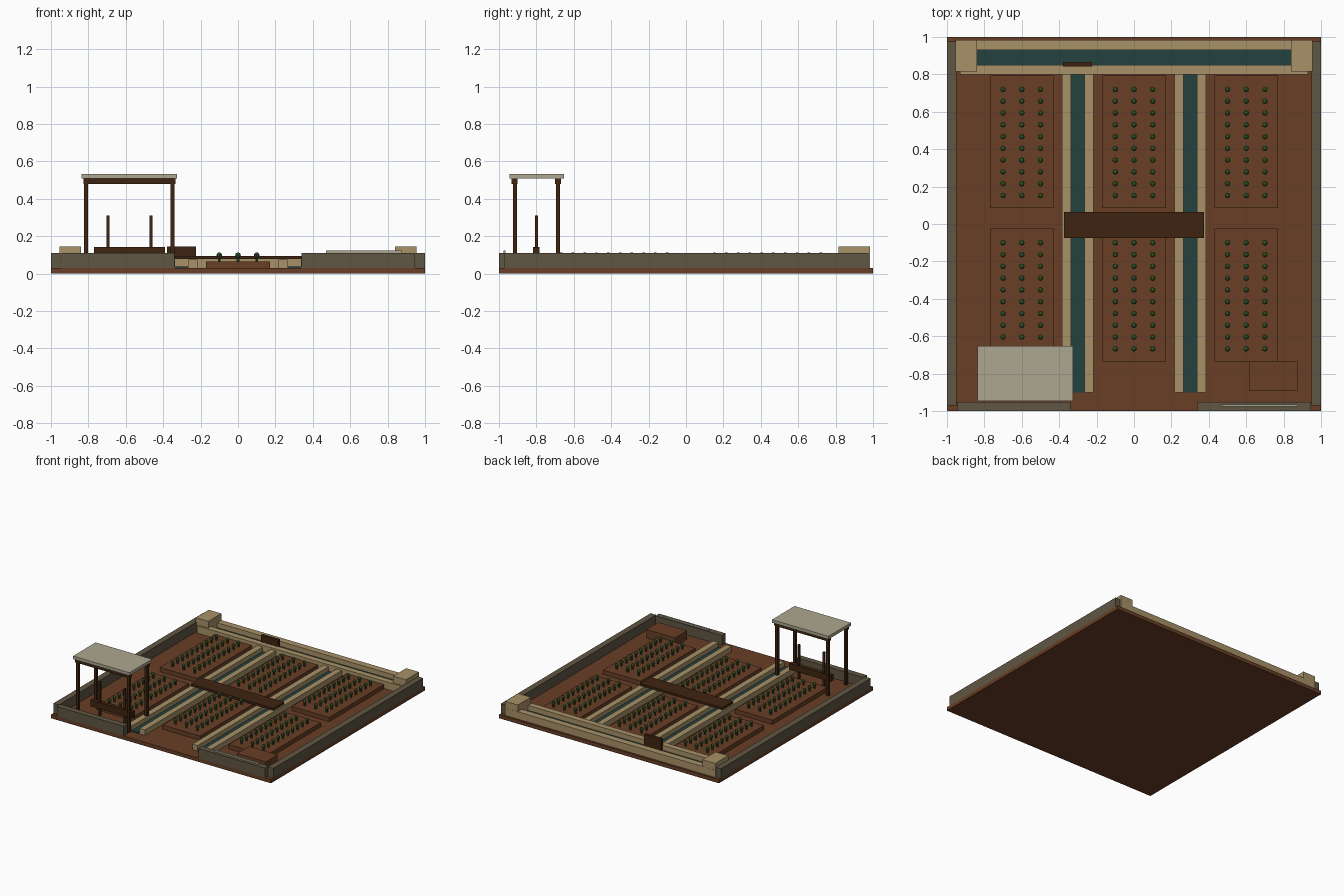
import bpy, bmesh
from mathutils import Matrix

if "Cube" in bpy.data.objects:
    bpy.data.objects.remove(bpy.data.objects["Cube"])


def material(name, rgb):
    lin = [((c / 255 + 0.055) / 1.055) ** 2.4 for c in rgb]
    m = bpy.data.materials.new(name)
    m.diffuse_color = (*lin, 1)
    m.use_nodes = True
    m.node_tree.nodes["Principled BSDF"].inputs["Base Color"].default_value = m.diffuse_color
    return m


SOIL = material("brown soil", (104, 62, 37))
STONE = material("grey stone", (96, 86, 67))
CLAY = material("tan clay", (168, 145, 104))
WATER = material("teal water", (35, 66, 62))
WOOD = material("dark wood", (62, 36, 17))
THATCH = material("pale roof", (174, 167, 144))
LEAF = material("green leaf", (44, 80, 38))


def finish(name, bm, mat):
    me = bpy.data.meshes.new(name)
    bm.to_mesh(me)
    bm.free()
    me.materials.append(mat)
    ob = bpy.data.objects.new(name, me)
    bpy.context.collection.objects.link(ob)
    return ob


def box(name, x0, x1, y0, y1, z0, z1, mat):
    bm = bmesh.new()
    centre = Matrix.Translation(((x0 + x1) / 2, (y0 + y1) / 2, (z0 + z1) / 2))
    size = Matrix.Diagonal((x1 - x0, y1 - y0, z1 - z0, 1))
    bmesh.ops.create_cube(bm, size=1, matrix=centre @ size)
    return finish(name, bm, mat)


G = 0.03  # ground level
box("ground", -1, 1, -1, 1, 0, G, SOIL)

# perimeter walls, with an opening at the front
for side, s in (("left", -1), ("right", 1)):
    a, b = sorted((s * 0.95, s * 1.0))
    box(side + "_wall", a, b, -0.97, 0.975, G, 0.11, STONE)
    a, b = sorted((s * 0.34, s * 0.945))
    box(side + "_front_wall", a, b, -1, -0.952, G, 0.11, STONE)
    # clay blocks at the back corners
    a, b = sorted((s * 0.84, s * 0.955))
    box(side + "_corner_block", a, b, 0.815, 0.984, G, 0.145, CLAY)
box("wall_rail", 0.47, 0.875, -0.976, -0.964, 0.11, 0.122, THATCH)

# main channel along the back
box("main_back_bank", -0.95, 0.95, 0.93, 0.985, G, 0.09, CLAY)
box("main_front_bank", -0.93, 0.93, 0.80, 0.85, G, 0.09, CLAY)
box("main_water", -0.86, 0.86, 0.85, 0.93, G, 0.05, WATER)
box("sluice_gate", -0.38, -0.225, 0.842, 0.866, 0.04, 0.145, WOOD)

# two field channels
for side, x in (("left", -0.3), ("right", 0.3)):
    box(side + "_channel_water", x - 0.036, x + 0.036, -0.9, 0.8, G, 0.038, WATER)
    for part, s in (("outer", -1), ("inner", 1)):
        a, b = sorted((x + s * 0.036, x + s * 0.084))
        box(f"{side}_{part}_bank", a, b, -0.9, 0.8, G, 0.075, CLAY)
box("plank_bridge", -0.375, 0.375, -0.075, 0.063, 0.077, 0.095, WOOD)

# planting beds with rows of crops
for i, x in enumerate((-0.6, 0, 0.6)):
    for row, y in (("back", 0.44), ("front", -0.38)):
        box(f"{row}_bed_{i}", x - 0.17, x + 0.17, y - 0.355, y + 0.355, G, 0.065, SOIL)
        bm = bmesh.new()
        for dx in (-0.1, 0, 0.1):
            for k in range(10):
                px, py = x + dx, y - 0.004 + (k - 4.5) * 0.063
                bmesh.ops.create_cone(bm, cap_ends=True, segments=6, radius1=0.008, radius2=0.008,
                                      depth=0.04, matrix=Matrix.Translation((px, py, 0.084)))
                bmesh.ops.create_uvsphere(bm, u_segments=8, v_segments=6, radius=0.015,
                                          matrix=Matrix.Translation((px, py, 0.098)))
        finish(f"{row}_crops_{i}", bm, LEAF)

# compost mound in the front right corner
box("earth_mound", 0.615, 0.875, -0.89, -0.735, G, 0.10, SOIL)

# open shelter: posts, beams and flat roof
for i, x in enumerate((-0.812, -0.35)):
    for j, y in enumerate((-0.915, -0.685)):
        box(f"shelter_post_{i}{j}", x - 0.011, x + 0.011, y - 0.011, y + 0.011, G, 0.49, WOOD)
for j, y in enumerate((-0.917, -0.685)):
    box(f"shelter_beam_{j}", -0.827, -0.333, y - 0.016, y + 0.016, 0.48, 0.508, WOOD)
box("shelter_roof", -0.838, -0.325, -0.945, -0.652, 0.508, 0.533, THATCH)

# treadle beam with two uprights under the shelter
box("treadle_beam", -0.77, -0.39, -0.817, -0.783, 0.09, 0.142, WOOD)
for i, x in enumerate((-0.695, -0.465)):
    box(f"treadle_upright_{i}", x - 0.008, x + 0.008, -0.808, -0.792, G, 0.31, WOOD)
